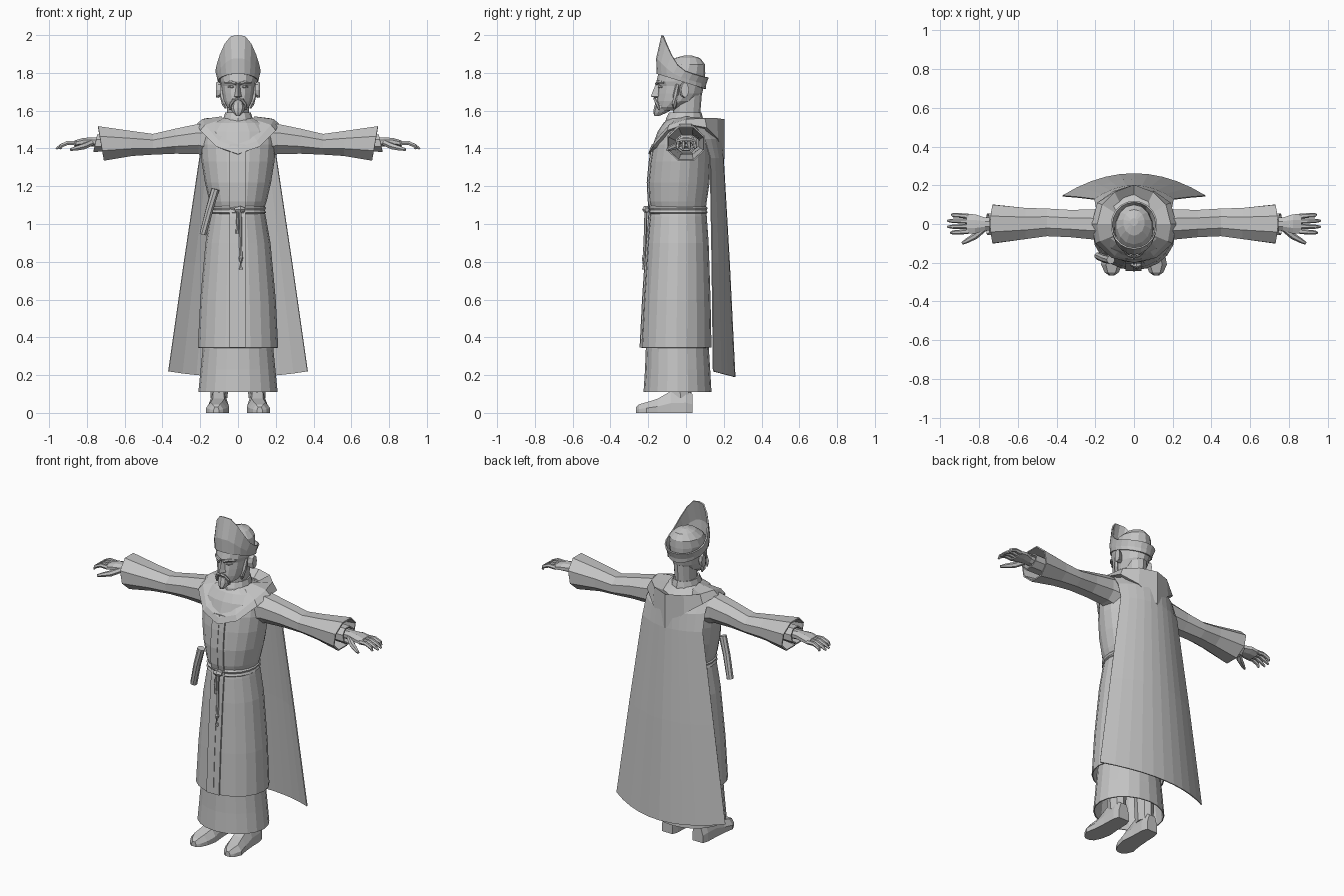
import bpy, bmesh, math
from mathutils import Vector

grey = bpy.data.materials.new("plain grey")
grey.diffuse_color = (0.55, 0.55, 0.55, 1)


def loft(name, rings, closed=True, caps=True, thick=0, mirror=False):
    """Skin a list of point rings into one flat-shaded object."""
    bm = bmesh.new()
    rows = [[bm.verts.new(p) for p in r] for r in rings]
    n = len(rows[0])
    for a, b in zip(rows, rows[1:]):
        for i in range(n if closed else n - 1):
            j = (i + 1) % n
            bm.faces.new((a[i], a[j], b[j], b[i]))
    if closed and caps:
        bm.faces.new(rows[0])
        bm.faces.new(rows[-1])
    bmesh.ops.recalc_face_normals(bm, faces=bm.faces)
    me = bpy.data.meshes.new(name)
    bm.to_mesh(me)
    bm.free()
    me.materials.append(grey)
    ob = bpy.data.objects.new(name, me)
    bpy.context.collection.objects.link(ob)
    if thick:
        m = ob.modifiers.new("thickness", 'SOLIDIFY')
        m.thickness = thick
    if mirror:
        ob.modifiers.new("mirror", 'MIRROR')
    return ob


def oval(z, rx, y0, y1, n=20, cx=0):
    """Horizontal oval from front y0 to back y1."""
    return [(cx + rx * math.sin(2 * math.pi * i / n),
             (y0 + y1) / 2 - (y1 - y0) / 2 * math.cos(2 * math.pi * i / n), z) for i in range(n)]


def side_oval(x, y0, y1, z0, z1, n=8, skew=0):
    """Upright oval across an arm."""
    out = []
    for i in range(n):
        a = 2 * math.pi * (i + 0.5) / n
        c, s = (max(-1, min(1, 1.08 * f(a))) for f in (math.cos, math.sin))
        out.append((x + skew * s, (y0 + y1) / 2 + (y1 - y0) / 2 * c, (z0 + z1) / 2 + (z1 - z0) / 2 * s))
    return out


def tube(name, pts, radii, n=6, mirror=False):
    """Tapered tube along a path."""
    pts = [Vector(p) for p in pts]
    rings = []
    for k, p in enumerate(pts):
        d = pts[min(k + 1, len(pts) - 1)] - pts[max(k - 1, 0)]
        q = d.to_track_quat('Z', 'Y')
        rings.append([p + q @ Vector((radii[k] * math.cos(2 * math.pi * i / n),
                                      radii[k] * math.sin(2 * math.pi * i / n), 0)) for i in range(n)])
    return loft(name, rings, mirror=mirror)


# Outer robe, from hem to neck: z, half width, front y, back y
robe = [(0.345, 0.213, -0.238, 0.135), (0.6, 0.2, -0.225, 0.13), (0.9, 0.172, -0.205, 0.12),
        (1.04, 0.147, -0.193, 0.11), (1.08, 0.138, -0.185, 0.105), (1.12, 0.152, -0.195, 0.11),
        (1.22, 0.175, -0.2, 0.125), (1.33, 0.193, -0.19, 0.13), (1.42, 0.2, -0.175, 0.13),
        (1.49, 0.195, -0.15, 0.12), (1.535, 0.15, -0.12, 0.105), (1.56, 0.08, -0.09, 0.08)]
loft("outer_robe", [oval(*r) for r in robe], caps=False, thick=0.006)

# Under robe
loft("under_robe", [oval(0.11, 0.21, -0.225, 0.135), oval(0.23, 0.198, -0.217, 0.128),
                    oval(0.36, 0.185, -0.212, 0.12), oval(0.6, 0.17, -0.2, 0.11)],
     caps=False, thick=0.006)

# Front panel running down the robe, and its centre seam
for name, x0, x1, d in (("front_panel", -0.045, 0.04, 0.005), ("centre_seam", -0.004, 0.004, 0.008)):
    loft(name, [[(x0, r[2] + 0.004, r[0]), (x0, r[2] - d, r[0]), (x1, r[2] - d, r[0]),
                 (x1, r[2] + 0.004, r[0])] for r in robe[:9]])

# Rope belt with knot and hanging cords
loft("rope_belt", [oval(z, 0.138 + o, -0.19 - o, 0.105 + o) for z, o in
                   ((1.052, 0), (1.06, 0.01), (1.073, 0.004), (1.085, 0.01), (1.095, 0))])
tube("belt_knot", [(-0.015, -0.206, 1.075), (0.013, -0.212, 1.078), (0.035, -0.206, 1.075)],
     [0.012, 0.02, 0.012])
tube("long_cord", [(0.012, -0.212, 1.07), (0.014, -0.217, 0.9), (0.015, -0.222, 0.83),
                   (0.015, -0.224, 0.82), (0.015, -0.224, 0.76)], [0.008, 0.008, 0.008, 0.012, 0.01])
tube("short_cord", [(0.0, -0.21, 1.07), (-0.004, -0.213, 1.0), (-0.004, -0.215, 0.95)],
     [0.007, 0.007, 0.009])

# Scroll tucked in the belt
tube("scroll", [(-0.12, -0.185, 1.185), (-0.15, -0.18, 1.08), (-0.185, -0.165, 0.945)],
     [0.022, 0.021, 0.02], n=8)

# Cape: z, half width, edge y, middle y, corner lift
rows = [(1.55, 0.13, 0.02, 0.09, 0), (1.52, 0.19, 0.05, 0.15, 0), (1.45, 0.2, 0.1, 0.19, 0),
        (1.35, 0.205, 0.13, 0.2, 0), (0.8, 0.287, 0.14, 0.232, 0), (0.19, 0.37, 0.147, 0.262, 0.03)]
steps = [i / 5 for i in range(-5, 6)]
loft("cape", [[(w * s, ym - (ym - ye) * s * s, z + lift * s * s) for s in steps]
              for z, w, ye, ym, lift in rows], closed=False, thick=0.006)

# Hood lying on the shoulders: half rings, front to back, then mirrored
inner = [(0, -0.115, 1.5), (0.05, -0.1, 1.52), (0.08, -0.05, 1.555), (0.085, 0, 1.57),
         (0.085, 0.05, 1.555), (0.06, 0.085, 1.51), (0, 0.1, 1.48)]
rim = [(0, -0.188, 1.405), (0.1, -0.165, 1.44), (0.175, -0.09, 1.525), (0.19, 0, 1.555),
       (0.165, 0.1, 1.56), (0.1, 0.165, 1.56), (0, 0.203, 1.555)]
lower = [(0, -0.2, 1.37), (0.115, -0.175, 1.41), (0.2, -0.1, 1.495), (0.218, 0, 1.53),
         (0.19, 0.11, 1.51), (0.105, 0.17, 1.45), (0, 0.203, 1.345)]
tuck = [(x * 0.88, y * 0.88, z - 0.005) for x, y, z in lower]
full = lambda h: h + [(-x, y, z) for x, y, z in h[-2:0:-1]]
loft("hood", [full(h) for h in (inner, rim, lower, tuck)], caps=False)
loft("neck_collar", [oval(1.5, 0.09, -0.12, 0.1, 12), oval(1.56, 0.078, -0.105, 0.09, 12),
                     oval(1.59, 0.068, -0.09, 0.082, 12)], caps=False, thick=0.01)

# Sleeves and cuffs
loft("sleeve", [side_oval(0.14, -0.09, 0.09, 1.35, 1.535), side_oval(0.21, -0.08, 0.075, 1.37, 1.53),
                side_oval(0.33, -0.068, 0.073, 1.372, 1.505), side_oval(0.45, -0.063, 0.08, 1.367, 1.477),
                side_oval(0.56, -0.078, 0.083, 1.36, 1.492),
                side_oval(0.725, -0.1, 0.1, 1.335, 1.518, skew=0.015)],
     caps=False, thick=0.008, mirror=True)
loft("cuff", [side_oval(0.58, -0.055, 0.055, 1.385, 1.475),
              side_oval(0.755, -0.057, 0.055, 1.382, 1.475, skew=-0.01)],
     caps=False, thick=0.008, mirror=True)

# Hands
loft("palm", [side_oval(0.62, -0.03, 0.03, 1.4, 1.455), side_oval(0.77, -0.034, 0.034, 1.41, 1.458),
              side_oval(0.82, -0.05, 0.05, 1.413, 1.456), side_oval(0.865, -0.05, 0.052, 1.41, 1.442)],
     mirror=True)
for i, tip in enumerate((0.945, 0.963, 0.963, 0.94)):
    y = -0.038 + 0.026 * i
    tube("finger", [(0.855, y, 1.428), (0.9, y * 1.1, 1.43), (0.935, y * 1.15, 1.415), (tip, y * 1.2, 1.398)],
         [0.014, 0.012, 0.011, 0.006], mirror=True)
tube("thumb", [(0.775, -0.025, 1.43), (0.82, -0.062, 1.41), (0.86, -0.085, 1.4), (0.887, -0.1, 1.393)],
     [0.016, 0.017, 0.013, 0.007], mirror=True)

# Shoes and ankles
loft("shoe", [[(0.103 + w * sx + (0.012 if y < -0.15 else 0), y, z) for sx, z in
               ((-1, 0), (-1, h * 0.45), (-0.55, h), (0.55, h), (1, h * 0.45), (1, 0))]
              for y, w, h in ((0.035, 0.036, 0.1), (0, 0.047, 0.12), (-0.08, 0.05, 0.115),
                              (-0.15, 0.056, 0.075), (-0.21, 0.055, 0.056), (-0.25, 0.036, 0.045),
                              (-0.265, 0.015, 0.03))], mirror=True)
loft("ankle", [oval(0.08, 0.045, -0.09, 0.03, 8, 0.1), oval(0.35, 0.055, -0.1, 0.03, 8, 0.1)], mirror=True)

# Neck and head
loft("neck", [oval(1.48, 0.066, -0.075, 0.085, 12), oval(1.58, 0.057, -0.07, 0.075, 12),
              oval(1.7, 0.062, -0.07, 0.085, 12)])
loft("head", [oval(z, w, f, b, 14) for z, w, f, b in
              ((1.6, 0.035, -0.14, -0.06), (1.62, 0.058, -0.15, -0.02), (1.65, 0.075, -0.155, 0.05),
               (1.69, 0.085, -0.152, 0.085), (1.73, 0.09, -0.147, 0.095), (1.755, 0.095, -0.157, 0.1),
               (1.8, 0.1, -0.145, 0.102), (1.845, 0.09, -0.105, 0.1), (1.878, 0.055, -0.06, 0.075),
               (1.892, 0.02, -0.01, 0.03))])
loft("nose", [[(-w, -0.14, z), (0, y, z), (w, -0.14, z)] for z, w, y in
              ((1.667, 0.012, -0.158), (1.675, 0.024, -0.187), (1.69, 0.019, -0.181), (1.745, 0.01, -0.158))])
# Beard, moustache, sideburns, brows, eyes, ears
loft("beard", [oval(z, w, f, b, 10) for z, w, f, b in
               ((1.573, 0.012, -0.168, -0.14), (1.59, 0.028, -0.173, -0.1), (1.615, 0.042, -0.17, -0.06),
                (1.642, 0.035, -0.162, -0.09))])
tube("moustache", [(0, -0.166, 1.663), (0.022, -0.163, 1.658), (0.038, -0.152, 1.635), (0.042, -0.142, 1.605)],
     [0.008, 0.009, 0.009, 0.006], mirror=True)
tube("sideburn", [(0.087, -0.045, 1.74), (0.083, -0.055, 1.68), (0.072, -0.062, 1.635), (0.066, -0.06, 1.612)],
     [0.01, 0.014, 0.014, 0.006], mirror=True)
tube("brow", [(0.012, -0.157, 1.742), (0.04, -0.147, 1.752), (0.068, -0.118, 1.748)],
     [0.008, 0.009, 0.006], mirror=True)
tube("eye", [(0.022, -0.146, 1.725), (0.037, -0.14, 1.727), (0.055, -0.126, 1.725)],
     [0.003, 0.009, 0.003], mirror=True)
loft("ear", [[(x, y + s * 0.022 * math.cos(a), 1.71 + s * 0.042 * math.sin(a))
              for a in (math.pi * k / 4 for k in range(8))]
             for x, y, s in ((0.08, -0.02, 0.75), (0.105, -0.012, 1), (0.117, -0.005, 0.95))], mirror=True)

# Tall pointed hat, open at the back over the crown of the head
peak = [2.0, 1.995, 1.955, 1.895, 1.84, 1.81, 1.795, 1.785, 1.778, 1.775, 1.775]
peak = peak + peak[-2:0:-1]
low = [(x, y, 1.755 - 0.31 * (y + 0.025)) for x, y, z in oval(0, 0.108, -0.155, 0.105)]
top = [(x, y, z) for (x, y, _), z in zip(oval(0, 0.12, -0.13, 0.12), peak)]
mid = [(x * 1.04, y * 1.02, a + 0.4 * (z - a)) for (x, y, a), z in zip(low, peak)]
loft("pointed_hat", [low, mid, top], caps=False, thick=0.008)
